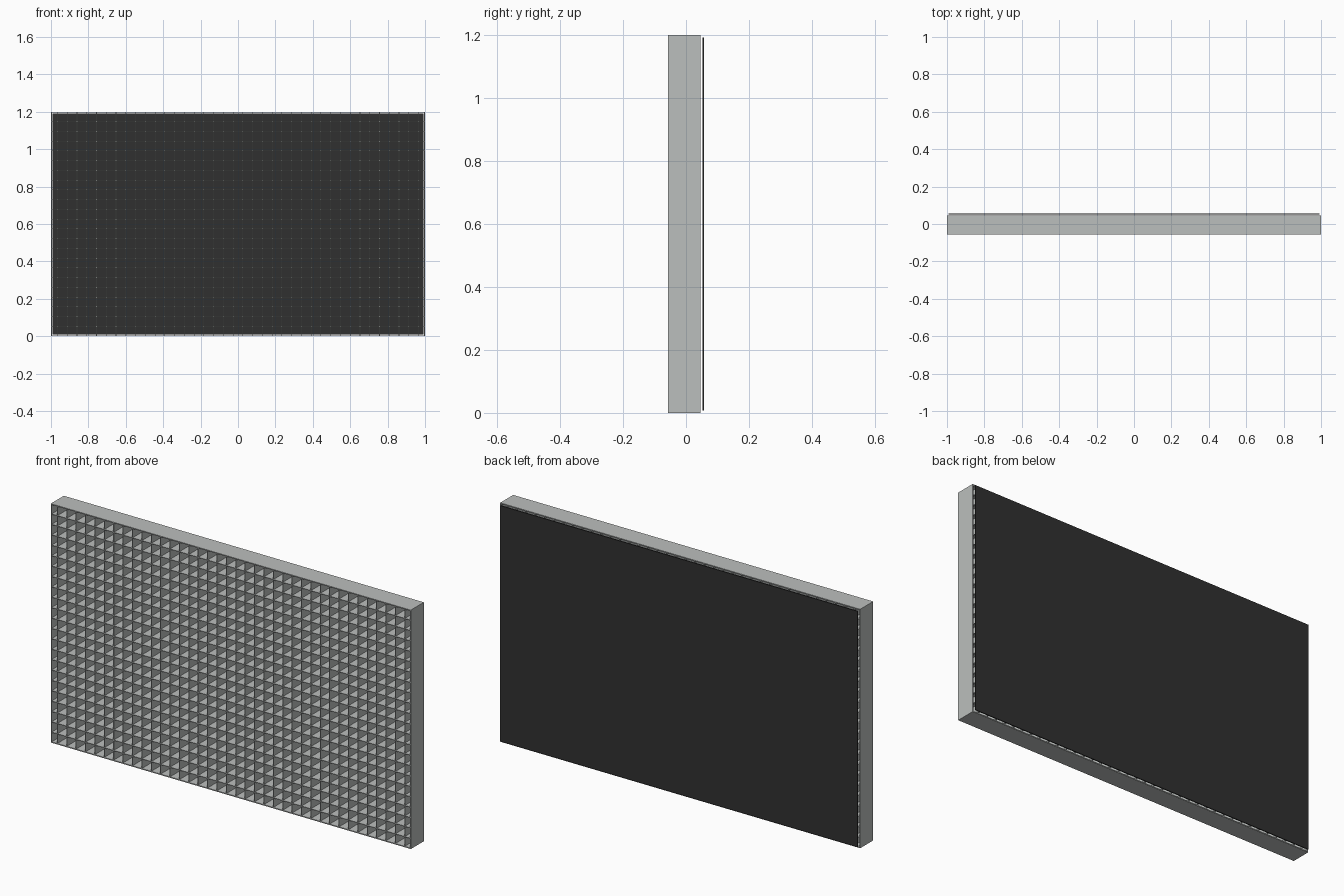
import bpy

# Remove the default cube
cube = bpy.data.objects.get("Cube")
if cube:
    bpy.data.objects.remove(cube)


def material(name, rgb):
    mat = bpy.data.materials.new(name)
    mat.use_nodes = True
    mat.diffuse_color = (*rgb, 1)
    mat.node_tree.nodes["Principled BSDF"].inputs["Base Color"].default_value = (*rgb, 1)
    return mat


grey = material("light grey", (0.50, 0.52, 0.51))
dark = material("charcoal", (0.03, 0.03, 0.03))


def box(name, size, centre, mat):
    bpy.ops.mesh.primitive_cube_add(size=1, location=centre)
    obj = bpy.context.object
    obj.name = name
    obj.scale = size
    bpy.ops.object.transform_apply(location=False, rotation=False, scale=True)
    obj.data.materials.append(mat)
    return obj


def repeat(obj, count, offset):
    arr = obj.modifiers.new("repeat", "ARRAY")
    arr.count = count
    arr.use_relative_offset = False
    arr.use_constant_offset = True
    arr.constant_offset_displace = offset


WIDTH, HEIGHT = 2.0, 1.2
FRONT, REAR = -0.057, 0.046
DEPTH = REAR - FRONT
MID = (FRONT + REAR) / 2
FRAME, BLADE = 0.005, 0.003
ROWS, COLUMNS = 23, 38
PITCH = HEIGHT / ROWS

# Outer frame: two sides, top and bottom
for side, sign in (("left", 1), ("right", -1)):
    box(f"frame_{side}", (FRAME, DEPTH, HEIGHT),
        (sign * (WIDTH - FRAME) / 2, MID, HEIGHT / 2), grey)
for side, z in (("bottom", FRAME / 2), ("top", HEIGHT - FRAME / 2)):
    box(f"frame_{side}", (WIDTH - 2 * FRAME, DEPTH, FRAME), (0, MID, z), grey)

# Egg-crate grille blades
uprights = box("upright_blades", (BLADE, DEPTH - 0.001, HEIGHT - 2 * FRAME),
               (-(COLUMNS - 1) / 2 * PITCH, MID, HEIGHT / 2), grey)
repeat(uprights, COLUMNS, (PITCH, 0, 0))
levels = box("level_blades", (WIDTH - 2 * FRAME, DEPTH - 0.0014, BLADE),
             (0, MID, PITCH), grey)
repeat(levels, ROWS - 1, (0, 0, PITCH))

# Dark backing sheet, standing just clear of the grille
box("backing_sheet", (WIDTH - 0.016, 0.005, HEIGHT - 0.016),
    (0, 0.0545, HEIGHT / 2), dark)
